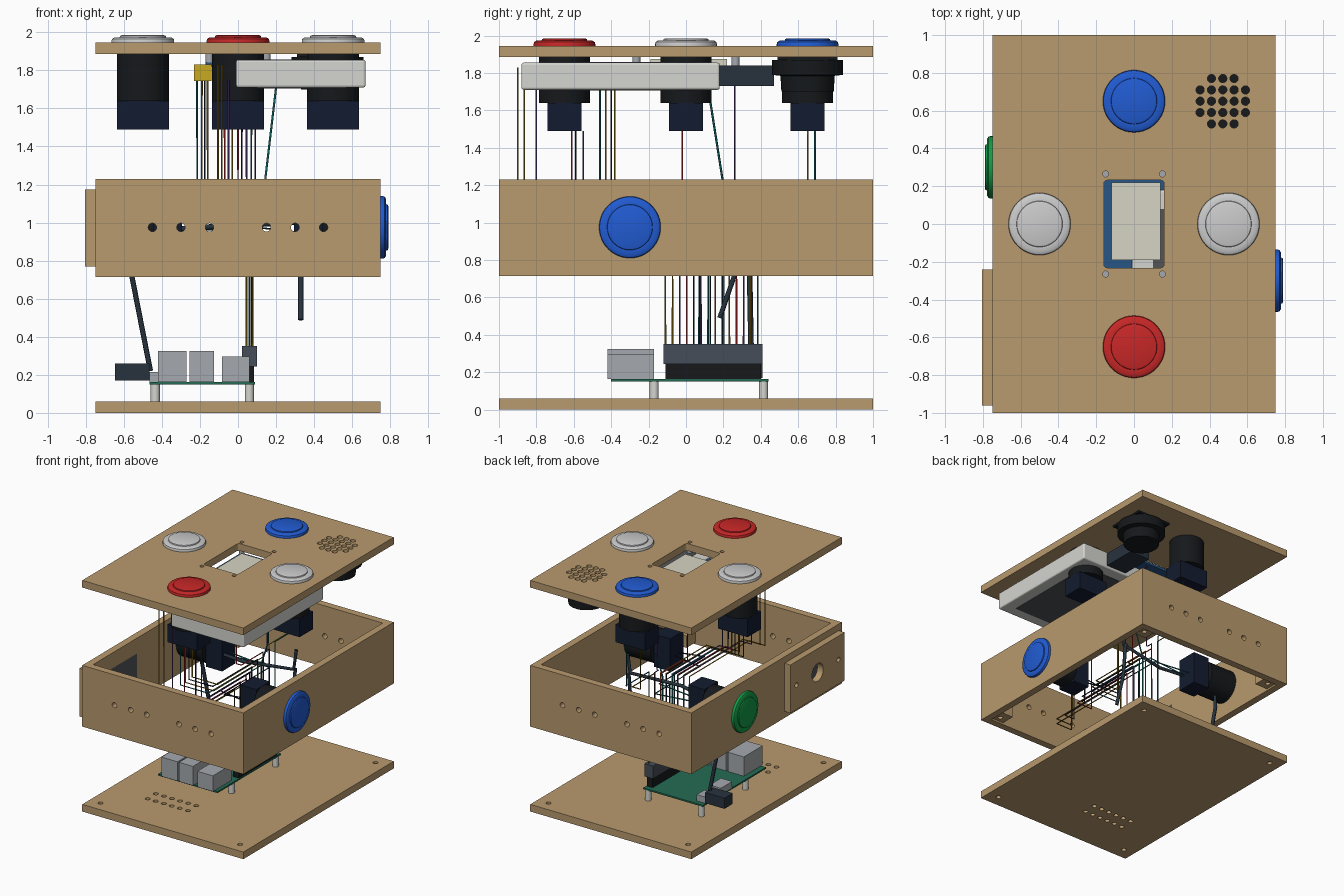
import bpy, bmesh
from math import pi, radians
from mathutils import Matrix, Vector

if "Cube" in bpy.data.objects:
    bpy.data.objects.remove(bpy.data.objects["Cube"])

MATS = {}
PALETTE = dict(wood=(.72, .6, .43), black=(.11, .12, .13), navy=(.1, .13, .2), red=(.78, .17, .17),
               blue=(.15, .36, .82), white=(.86, .87, .87), green=(.1, .6, .28), pale=(.83, .83, .81),
               cream=(.84, .83, .76), pcb_blue=(.17, .34, .52), pcb=(.16, .42, .33), metal=(.64, .66, .68),
               slate=(.28, .31, .35), label=(.32, .33, .34), yellow=(.78, .66, .15), dark=(.17, .21, .25),
               purple=(.35, .25, .5), teal=(.1, .42, .42), ochre=(.55, .45, .1))


def paint(ob, colour):
    if colour not in MATS:
        m = bpy.data.materials.new(colour)
        m.diffuse_color = [c ** 2.2 for c in PALETTE[colour]] + [1]
        m.use_nodes = True
        m.node_tree.nodes["Principled BSDF"].inputs["Base Color"].default_value = m.diffuse_color
        MATS[colour] = m
    ob.data.materials.append(MATS[colour])
    return ob


def from_bmesh(name, bm, colour=None):
    bmesh.ops.recalc_face_normals(bm, faces=bm.faces)
    me = bpy.data.meshes.new(name)
    bm.to_mesh(me)
    bm.free()
    ob = bpy.data.objects.new(name, me)
    bpy.context.collection.objects.link(ob)
    return paint(ob, colour) if colour else ob


def activate(ob):
    bpy.ops.object.select_all(action='DESELECT')
    ob.select_set(True)
    bpy.context.view_layer.objects.active = ob


def add_box(bm, x0, x1, y0, y1, z0, z1):
    m = Matrix.Translation(((x0 + x1) / 2, (y0 + y1) / 2, (z0 + z1) / 2))
    m = m @ Matrix.Diagonal((x1 - x0, y1 - y0, z1 - z0, 1))
    return bmesh.ops.create_cube(bm, size=1, matrix=m)['verts']


def box(name, dims, colour, bevel=0):
    bm = bmesh.new()
    add_box(bm, *dims)
    if bevel:
        bmesh.ops.bevel(bm, geom=bm.edges[:], offset=bevel, segments=3, profile=.5, affect='EDGES')
    return from_bmesh(name, bm, colour)


def add_cyl(bm, centre, r, depth, axis='Z', segs=20):
    rot = {'Z': Matrix(), 'X': Matrix.Rotation(pi / 2, 4, 'Y'), 'Y': Matrix.Rotation(pi / 2, 4, 'X')}[axis]
    bmesh.ops.create_cone(bm, cap_ends=True, segments=segs, radius1=r, radius2=r, depth=depth,
                          matrix=Matrix.Translation(centre) @ rot)


def lathe(name, profile, colour, segs=48):
    bm = bmesh.new()
    vs = [bm.verts.new((r, 0, z)) for r, z in profile]
    es = [bm.edges.new(p) for p in zip(vs, vs[1:])]
    bmesh.ops.spin(bm, geom=vs + es, cent=(0, 0, 0), axis=(0, 0, 1), angle=2 * pi, steps=segs)
    bmesh.ops.remove_doubles(bm, verts=bm.verts, dist=1e-4)
    ob = from_bmesh(name, bm, colour)
    activate(ob)
    bpy.ops.object.shade_smooth_by_angle(angle=radians(35))
    return ob


def cut(ob, bm):
    cutter = from_bmesh('cutter', bm)
    cutter.hide_render = True
    mod = ob.modifiers.new('cut', 'BOOLEAN')
    mod.operation, mod.object, mod.solver = 'DIFFERENCE', cutter, 'EXACT'
    activate(ob)
    bpy.ops.object.modifier_apply(modifier='cut')
    bpy.data.objects.remove(cutter)


def tube(name, pts, r, colour):
    cu = bpy.data.curves.new(name, 'CURVE')
    cu.dimensions, cu.bevel_depth, cu.bevel_resolution, cu.use_fill_caps = '3D', r, 1, True
    sp = cu.splines.new('POLY')
    sp.points.add(len(pts) - 1)
    for p, co in zip(sp.points, pts):
        p.co = (*co, 1)
    ob = bpy.data.objects.new(name, cu)
    bpy.context.collection.objects.link(ob)
    return paint(ob, colour)


CORNERS = [(x, y) for x in (-.65, .65) for y in (-.9, .9)]
FEET = [(x, y) for x in (-.435, .06) for y in (-.17, .415)]

# base plate with screw holes and vents
base = box('base_plate', (-.75, .75, -1, 1, 0, .06), 'wood')
bm = bmesh.new()
for x, y in CORNERS:
    add_cyl(bm, (x, y, .03), .02, .2)
for i in range(6):
    for y in (-.63, -.52):
        add_cyl(bm, (-.40 + .075 * i, y, .03), .02, .2)
cut(base, bm)

# case frame: four walls with vent holes front and back, opening behind the side panel
frame = box('case_frame', (-.75, .75, -1, 1, .715, 1.23), 'wood')
bm = bmesh.new()
add_box(bm, -.69, .69, -.94, .94, .6, 1.4)
cut(frame, bm)
bm = bmesh.new()
for x in (-.45, -.3, -.15, .15, .3, .45):
    for y in (-.97, .97):
        add_cyl(bm, (x, y, .975), .022, .2, 'Y')
add_box(bm, -.9, -.6, -.82, -.36, .85, 1.1)
cut(frame, bm)
for x, y in CORNERS:
    sx, sy = (1 if x > 0 else -1), (1 if y > 0 else -1)
    block = box('corner_block', (*sorted((sx * .69, sx * .57)), *sorted((sy * .94, sy * .82)), .73, .83), 'wood')
    bm = bmesh.new()
    add_cyl(bm, (sx * .64, sy * .89, .73), .02, .12)
    cut(block, bm)

# side panel on the left wall
panel = box('side_panel', (-.805, -.75, -.96, -.24, .77, 1.175), 'wood')
bm = bmesh.new()
add_cyl(bm, (-.78, -.6, .975), .075, .2, 'X', 32)
for y in (-.88, -.32):
    add_cyl(bm, (-.78, y, .975), .02, .2, 'X')
cut(panel, bm)
box('side_panel_backing', (-.70, -.69, -.83, -.35, .84, 1.11), 'label')

# top plate with screen window, speaker grille and screw holes
top = box('top_plate', (-.75, .75, -1, 1, 1.885, 1.945), 'wood')
bm = bmesh.new()
vs = add_box(bm, -.16, .16, -.232, .232, 1.8, 2.0)
upright = [e for e in bm.edges if abs(e.verts[0].co.z - e.verts[1].co.z) > .1]
bmesh.ops.bevel(bm, geom=upright, offset=.02, segments=4, profile=.5, affect='EDGES')
for i in range(-2, 3):
    for j in range(-2, 3):
        if abs(i) + abs(j) < 4:
            add_cyl(bm, (.47 + .06 * i, .65 + .06 * j, 1.9), .022, .2)
for x in (-.15, .15):
    for y in (-.265, .265):
        add_cyl(bm, (x, y, 1.9), .016, .2)
cut(top, bm)


# push buttons: cap, threaded body and micro switch
def button(name, colour, loc, turn=0):
    parts = [lathe(name + '_cap', [(0, .036), (.11, .04), (.12, .036), (.122, .028), (.15, .028), (.162, .02),
                                   (.165, .01), (.165, 0), (0, 0)], colour),
             lathe(name + '_body', [(0, -.06), (.137, -.06), (.137, -.305), (0, -.305)], 'black'),
             box(name + '_switch', (-.137, .137, -.09, .09, -.455, -.305), 'navy')]
    for ob in parts:
        ob.location = loc
        ob.rotation_euler = (0, turn, 0)


button('back_button', 'blue', (0, .65, 1.945))
button('front_button', 'red', (0, -.65, 1.945))
button('left_button', 'white', (-.5, 0, 1.945))
button('right_button', 'white', (.5, 0, 1.945))
button('right_side_button', 'blue', (.75, -.3, .975), pi / 2)
button('left_side_button', 'green', (-.75, .3, .975), -pi / 2)

# speaker under the grille
box('speaker_flange', (.31, .63, .49, .81, 1.87, 1.885), 'black')
lathe('speaker', [(0, 1.87), (.19, 1.87), (.19, 1.79), (.145, 1.785), (.14, 1.7), (0, 1.7)],
      'black').location = (.47, .65, 0)

# display module
box('display_board', (-.172, .172, -.29, .29, 1.82, 1.84), 'pcb_blue')
box('display_screen', (-.12, .14, -.19, .22, 1.84, 1.875), 'cream')
for x in (-.15, .15):
    for y in (-.265, .265):
        lathe('display_standoff', [(0, 1.885), (.022, 1.885), (.022, 1.83), (0, 1.83)], 'metal',
              16).location = (x, y, 0)
box('display_connector', (-.23, -.14, -.5, -.36, 1.745, 1.83), 'yellow')

# battery pack and its plug
box('battery_pack', (-.01, .67, -.88, .18, 1.71, 1.855), 'pale', .012)
box('battery_label_top', (.1, .57, -.78, .08, 1.85, 1.858), 'label')
box('battery_label_bottom', (.1, .57, -.78, .08, 1.705, 1.715), 'label')
box('battery_plug', (.24, .43, .18, .47, 1.73, 1.84), 'dark')

# circuit board on standoffs
box('circuit_board', (-.465, .09, -.4, .44, .15, .163), 'pcb')
for x, y in FEET:
    lathe('board_standoff', [(0, .15), (.024, .15), (.024, .06), (0, .06)], 'pale', 16).location = (x, y, 0)
for x0, x1, h in ((-.42, -.27, .325), (-.255, -.125, .325), (-.085, .06, .295)):
    box('board_port', (x0, x1, -.42, -.17, .163, h), 'metal')
box('pin_header', (.03, .085, -.11, .4, .163, .245), 'black')
box('header_socket', (.02, .1, -.12, .41, .245, .352), 'slate')
box('power_port', (-.465, -.38, .3, .4, .163, .215), 'metal')
box('video_port', (-.465, -.36, .05, .2, .163, .215), 'metal')
box('power_plug', (-.645, -.465, .3, .41, .17, .26), 'dark')

# power cable from the plug up into the case
tube('power_cable', [(-.46, .35, .22), (-.56, .34, .73), (-.58, .3, .95), (-.1, .2, .98), (.33, .27, 1.0),
                     (.34, .29, 1.16)], .015, 'dark')
tube('battery_cable', [(.33, .18, .49), (.33, .26, .72), (.33, .29, 1.0)], .015, 'dark')

# wires: start point, colour; each drops into the case, crosses over and drops to the header
WIRES = [(-.105, -.9, 1.83, 'ochre'), (-.085, -.865, 1.83, 'ochre'), (-.05, -.8, 1.75, 'purple'),
         (-.07, -.61, 1.49, 'red'), (.02, -.59, 1.49, 'navy'), (.045, -.55, 1.49, 'purple'),
         (-.215, -.46, 1.78, 'teal'), (-.19, -.43, 1.78, 'ochre'), (-.175, -.4, 1.78, 'navy'),
         (-.16, -.38, 1.78, 'ochre'), (0, -.02, 1.82, 'red'), (.09, .26, 1.82, 'purple'),
         (-.03, .65, 1.49, 'ochre'), (.07, .69, 1.49, 'teal')]
for i, (x, y, z, c) in enumerate(WIRES):
    gx, gy = (.045, .075)[i % 2], -.11 + .038 * i
    h = .9 + .017 * i
    tube('wire', [(x, y, z), (x, y, h), (gx, y, h), (gx, gy, h), (gx, gy, .35)], .005, c)
tube('battery_wire', [(.2, .12, 1.71), (.14, .2, 1.2), (.075, .2, 1.0), (.075, .2, .35)], .006, 'teal')
for sx, y, c in ((1, -.3, 'navy'), (-1, .3, 'teal')):
    for d in (-.03, .03):
        tube('side_button_wire', [(sx * .3, y + d, .95), (.06, y + d, .95 - d), (.06, .1 + d, .95 - d),
                                  (.06, .1 + d, .35)], .005, c)
